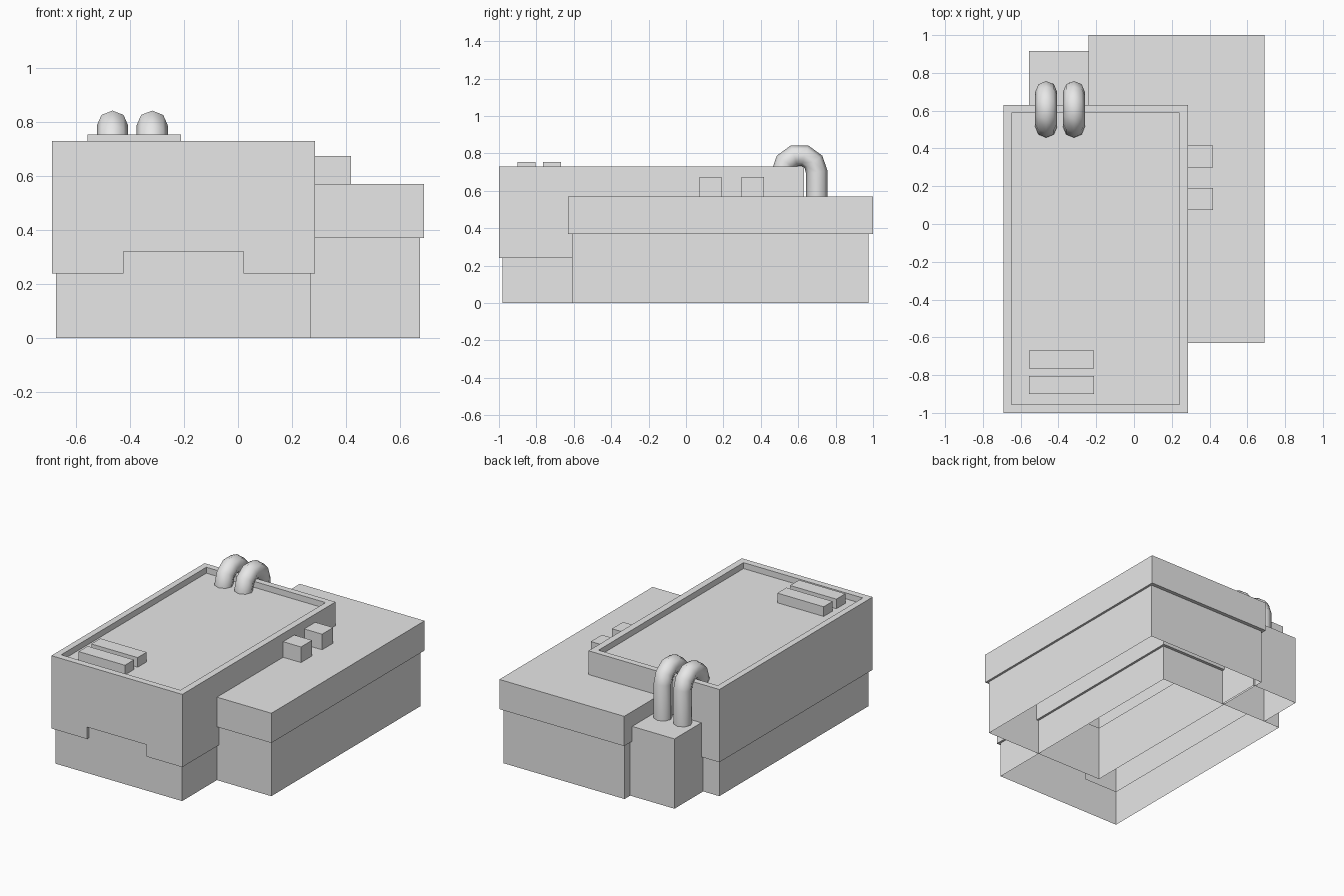
import bpy, bmesh, math

cube = bpy.data.objects.get("Cube")
if cube:
    bpy.data.objects.remove(cube, do_unlink=True)

grey = bpy.data.materials.new("light_grey")
grey.use_nodes = True
grey.diffuse_color = (0.8, 0.8, 0.8, 1)
grey.node_tree.nodes["Principled BSDF"].inputs["Base Color"].default_value = (0.8, 0.8, 0.8, 1)


def loft(name, rings):
    """Join rings of points from the open bottom upward and cap the last one."""
    bm = bmesh.new()
    loops = [[bm.verts.new(p) for p in ring] for ring in rings]
    for a, b in zip(loops, loops[1:]):
        for i in range(len(a)):
            j = (i + 1) % len(a)
            face = bm.faces.new((a[i], a[j], b[j], b[i]))
            if face.calc_area() < 1e-6:
                bm.faces.remove(face)
    bm.faces.new(loops[-1])
    bmesh.ops.remove_doubles(bm, verts=bm.verts[:], dist=1e-5)
    mesh = bpy.data.meshes.new(name)
    bm.to_mesh(mesh)
    bm.free()
    mesh.materials.append(grey)
    obj = bpy.data.objects.new(name, mesh)
    bpy.context.collection.objects.link(obj)
    return obj


def rect(x0, x1, y0, y1, z):
    return [(x0, y0, z), (x1, y0, z), (x1, y1, z), (x0, y1, z)]


def notched(x0, x1, y0, y1, z, z_notch):
    """Rectangle whose front edge steps up to z_notch in the middle."""
    left, right = -0.425, 0.02
    return [(x0, y0, z), (left, y0, z), (left, y0, z_notch), (right, y0, z_notch),
            (right, y0, z), (x1, y0, z), (x1, y1, z), (x0, y1, z)]


def block(name, x0, x1, y0, y1, z0, z1):
    return loft(name, [rect(x0, x1, y0, y1, z0), rect(x0, x1, y0, y1, z1)])


# Main building: plinth, overhanging upper walls, parapet and sunken roof
plinth = (-0.675, 0.27, -0.98, 0.61)
walls = (-0.69, 0.285, -1.0, 0.63)
roof = (-0.648, 0.24, -0.955, 0.588)
loft("main_building", [
    notched(*plinth, 0, 0), notched(*plinth, 0.24, 0.32),
    notched(*walls, 0.24, 0.32), notched(*walls, 0.73, 0.73),
    notched(*roof, 0.73, 0.73), notched(*roof, 0.69, 0.69)])

# Lower side wing with an overhanging flat roof
wing = (-0.225, 0.675, -0.61, 0.975)
wing_roof = (-0.24, 0.69, -0.63, 1.0)
loft("side_wing", [rect(*wing, 0), rect(*wing, 0.37),
                   rect(*wing_roof, 0.37), rect(*wing_roof, 0.57)])

# Rear plant box and the rooftop units
block("rear_box", -0.555, -0.212, 0.61, 0.915, 0, 0.47)
for i, y in enumerate((-0.9, -0.765)):
    block(f"roof_bar_{i + 1}", -0.557, -0.212, y, y + 0.096, 0.69, 0.755)
for i, y in enumerate((0.073, 0.298)):
    block(f"wing_vent_{i + 1}", 0.28, 0.418, y, y + 0.118, 0.57, 0.675)

# Twin pipes arching from the rear box over the parapet
for i, x in enumerate((-0.465, -0.318)):
    path = [(x, 0.607 + 0.092 * math.cos(a), 0.7 + 0.092 * math.sin(a))
            for a in (math.pi * k / 5 for k in range(6))]
    path = [(x, 0.699, 0.46)] + path + [(x, 0.515, 0.68)]
    curve = bpy.data.curves.new(f"pipe_{i + 1}", "CURVE")
    curve.dimensions = "3D"
    curve.bevel_depth = 0.058
    curve.bevel_resolution = 2
    spline = curve.splines.new("POLY")
    spline.points.add(len(path) - 1)
    for point, co in zip(spline.points, path):
        point.co = (*co, 1)
    curve.materials.append(grey)
    pipe = bpy.data.objects.new(f"pipe_{i + 1}", curve)
    bpy.context.collection.objects.link(pipe)
    bpy.ops.object.select_all(action="DESELECT")
    pipe.select_set(True)
    bpy.context.view_layer.objects.active = pipe
    bpy.ops.object.convert(target="MESH")
    bpy.ops.object.shade_smooth()
